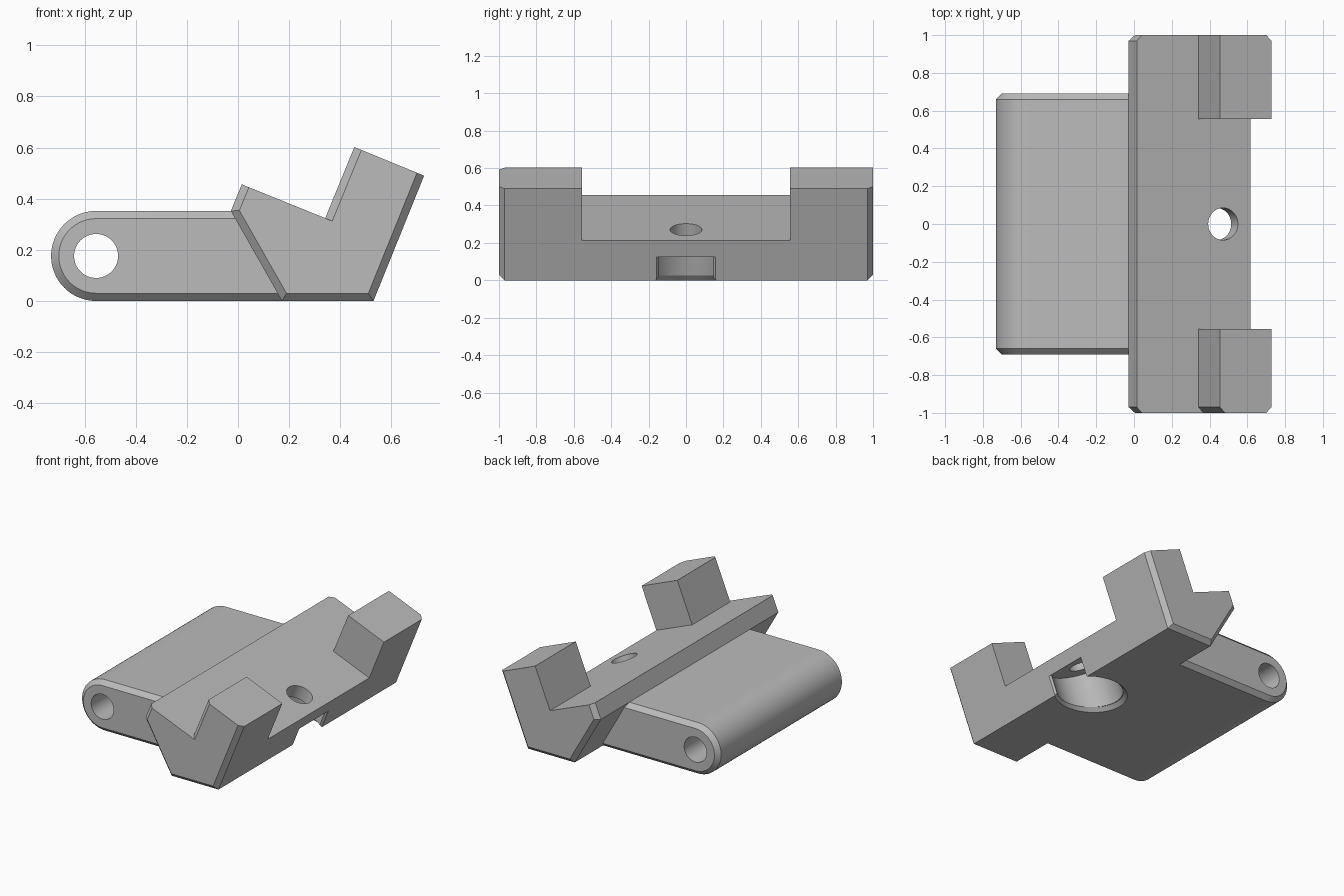
import bpy, bmesh, math
from mathutils import Matrix, Vector

if "Cube" in bpy.data.objects:
    bpy.data.objects.remove(bpy.data.objects["Cube"])

grey = bpy.data.materials.new("plain grey")
grey.diffuse_color = (0.5, 0.5, 0.5, 1)
grey.use_nodes = True
grey.node_tree.nodes["Principled BSDF"].inputs["Base Color"].default_value = grey.diffuse_color
CH = 0.03                      # chamfer size
TILT = math.atan2(0.404, 1)    # lean of the jaw and screw axis


def make(name, bm):
    bmesh.ops.recalc_face_normals(bm, faces=bm.faces)
    me = bpy.data.meshes.new(name)
    bm.to_mesh(me)
    bm.free()
    ob = bpy.data.objects.new(name, me)
    bpy.context.collection.objects.link(ob)
    me.materials.append(grey)
    return ob


def inset(pts, amounts):
    """Move each edge of a closed clockwise x-z profile inward by its own amount."""
    n, lines, out = len(pts), [], []
    for i in range(n):
        p, q = Vector(pts[i]), Vector(pts[(i + 1) % n])
        d = (q - p).normalized()
        lines.append((p + Vector((d.y, -d.x)) * amounts[i], d))
    for i in range(n):
        (p, d), (q, e) = lines[i - 1], lines[i]
        w = q - p
        t = (w.x * e.y - w.y * e.x) / (d.x * e.y - d.y * e.x)
        out.append(tuple(p + d * t))
    return out


def loft(name, rings):
    """Solid through matching x-z profiles given as (y, points)."""
    bm = bmesh.new()
    vs = [[bm.verts.new((x, y, z)) for x, z in pts] for y, pts in rings]
    n = len(vs[0])
    for a, b in zip(vs, vs[1:]):
        for i in range(n):
            j = (i + 1) % n
            bm.faces.new((a[i], a[j], b[j], b[i]))
    bm.faces.new(vs[0])
    bm.faces.new(vs[-1])
    return make(name, bm)


def cone(name, r1, r2, depth, matrix):
    bm = bmesh.new()
    bmesh.ops.create_cone(bm, cap_ends=True, segments=64, radius1=r1, radius2=r2,
                          depth=depth, matrix=matrix)
    return make(name, bm)


def boolean(target, other, op):
    mod = target.modifiers.new("cut", 'BOOLEAN')
    mod.operation, mod.object, mod.solver = op, other, 'EXACT'
    bpy.context.view_layer.objects.active = target
    bpy.ops.object.modifier_apply(modifier=mod.name)
    bpy.data.objects.remove(other)


# Clamp body: hooked profile, ends chamfered except along the upward faces
prof = [(-0.028, 0.352), (0.015, 0.456), (0.341, 0.324), (0.455, 0.602),
        (0.728, 0.49), (0.53, 0.0), (0.172, 0.0)]
front = inset(prof, [CH, 0, CH, 0, CH, CH, CH])
back = inset(prof, [CH, 0, 0, 0, CH, CH, CH])
body = loft("clamp_bracket", [(-1, front), (CH - 1, prof), (1 - CH, prof), (1, back)])

# Gap between the two jaws
c = Vector(prof[2])
d = (c - Vector(prof[1])).normalized()
gap = [tuple(c), (c.x, 0.9), (1.0, 0.9), tuple(c + d * 0.6)]
boolean(body, loft("gap_cutter", [(-0.555, gap), (0.555, gap)]), 'DIFFERENCE')

# Hinge arm with a rounded end and chamfered sides
R, CX = 0.176, -0.555
arm_prof = [(CX + R * math.cos(a), R + R * math.sin(a))
            for a in (-math.pi / 2 - math.pi * i / 32 for i in range(33))]
arm_prof += [(0.0, 2 * R), (0.2, 0.0)]
small = inset(arm_prof, [CH] * 33 + [0, CH])
arm = loft("hinge_arm", [(-0.69, small), (CH - 0.69, arm_prof),
                         (0.69 - CH, arm_prof), (0.69, small)])
boolean(body, arm, 'UNION')

# Pin hole along the hinge
pin = Matrix.Translation((CX, 0, R)) @ Matrix.Rotation(math.pi / 2, 4, 'X')
boolean(body, cone("pin_cutter", 0.086, 0.086, 2, pin), 'DIFFERENCE')

# Tilted screw hole and its wide pocket underneath
axis = Matrix.Translation((0.436, 0, 0.183)) @ Matrix.Rotation(TILT, 4, 'Y')
boolean(body, cone("screw_cutter", 0.085, 0.085, 0.6, axis), 'DIFFERENCE')
pocket = axis @ Matrix.Translation((0, 0, -0.25))
boolean(body, cone("pocket_cutter", 0.205, 0.205, 0.5, pocket), 'DIFFERENCE')

# Chamfered rim of the pocket
rim = Matrix.Translation((0.363, 0, 0)) @ Matrix.Diagonal((1.08, 1, 1, 1))
boolean(body, cone("rim_cutter", 0.25, 0.2, 0.05, rim), 'DIFFERENCE')

# Eased sides where the pocket breaks through the outer face
bm = bmesh.new()
for x, y in ((0.13, 0.138), (0.17, 0.17)):
    for s in (-1, 1):
        for z in (0, -0.5):
            bm.verts.new(axis @ Vector((x, s * y, z)))
bmesh.ops.convex_hull(bm, input=bm.verts)
boolean(body, make("opening_cutter", bm), 'DIFFERENCE')

bpy.ops.object.select_all(action='DESELECT')
body.select_set(True)
bpy.context.view_layer.objects.active = body
bpy.ops.object.shade_smooth_by_angle(angle=math.radians(25))
